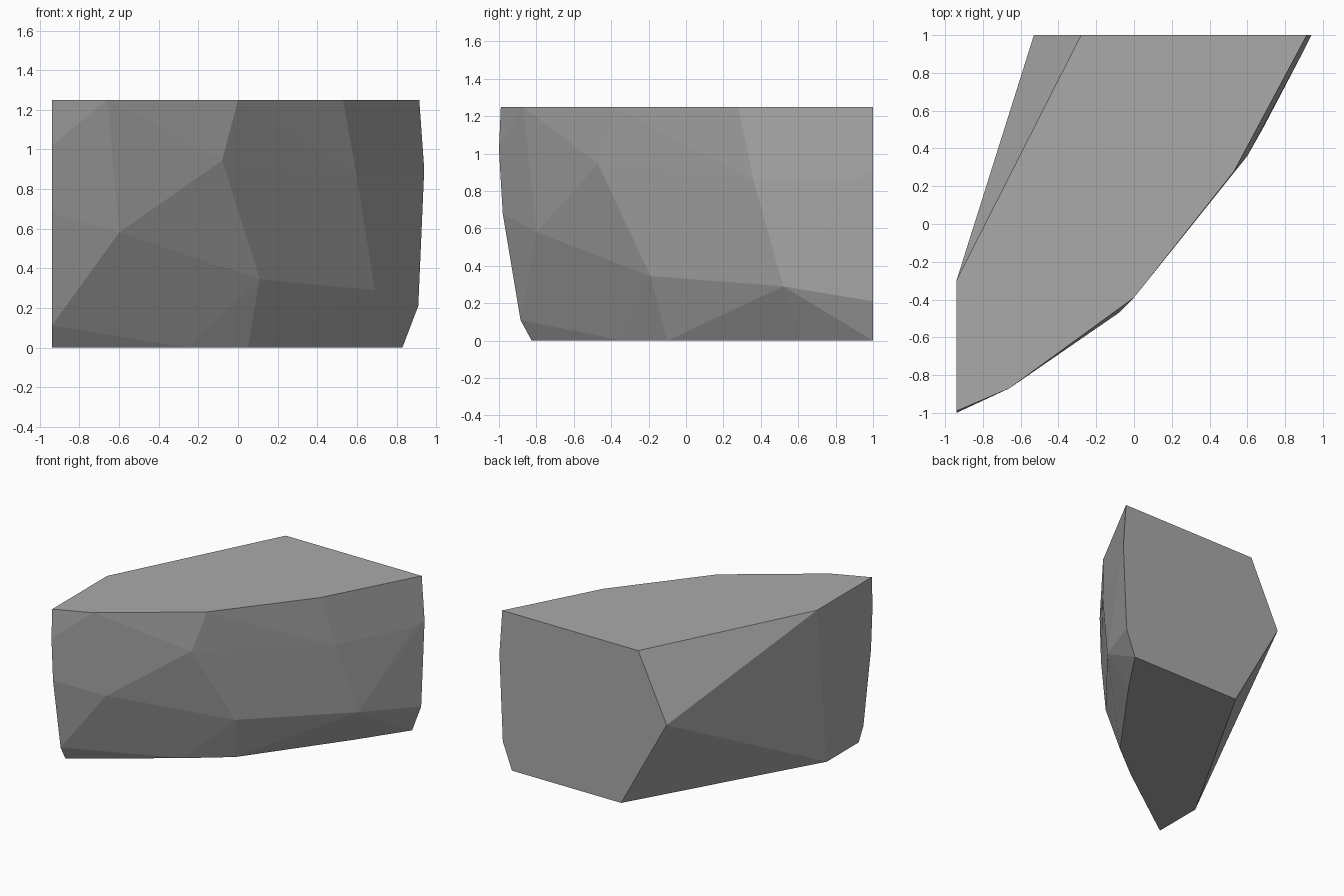
import bpy, bmesh

if "Cube" in bpy.data.objects:
    bpy.data.objects.remove(bpy.data.objects["Cube"])

X, BACK, TOP = 0.94, 1.0, 1.25   # flat left side, flat back, flat top


def level(z, outline):
    """Corner points of the rock on one height."""
    return [(x, y, z) for x, y in outline]


# Flat top and flat base outlines
corners = level(TOP, [(-X, -0.99), (-0.66, -0.87), (0.0, -0.39), (0.53, 0.28),
                      (0.915, BACK), (-0.28, BACK), (-X, -0.30)])
corners += level(0, [(-X, -0.825), (-0.89, -0.79), (-0.25, -0.335), (0.05, -0.10),
                     (0.58, 0.63), (0.83, BACK), (-0.13, BACK), (-X, -0.425)])
# Chipped front face
corners += [(-0.08, -0.47, 0.945), (-0.60, -0.80, 0.58), (0.11, -0.19, 0.345),
            (0.69, 0.52, 0.29), (0.60, 0.36, 0.86), (0.905, 0.93, 0.87)]
# Left and right ends, and the back left corner
corners += [(-X, -1.0, 1.02), (-X, -0.98, 0.68), (-X, -0.885, 0.11),
            (X, BACK, 0.90), (0.91, BACK, 0.21), (-0.53, BACK, 0.725)]

# Rock body: tight shell around the corners, flat faces merged
bm = bmesh.new()
for c in corners:
    bm.verts.new(c)
hull = bmesh.ops.convex_hull(bm, input=bm.verts[:])
loose = [v for v in bm.verts if not v.link_faces]
bmesh.ops.delete(bm, geom=loose, context='VERTS')
bmesh.ops.dissolve_limit(bm, angle_limit=0.005, verts=bm.verts[:], edges=bm.edges[:])
bmesh.ops.recalc_face_normals(bm, faces=bm.faces[:])

mesh = bpy.data.meshes.new("rock")
bm.to_mesh(mesh)
bm.free()
rock = bpy.data.objects.new("rock", mesh)
bpy.context.collection.objects.link(rock)

# Stone colour
stone = bpy.data.materials.new("grey stone")
stone.diffuse_color = (0.40, 0.40, 0.40, 1)
stone.use_nodes = True
stone.node_tree.nodes["Principled BSDF"].inputs["Base Color"].default_value = stone.diffuse_color
mesh.materials.append(stone)
